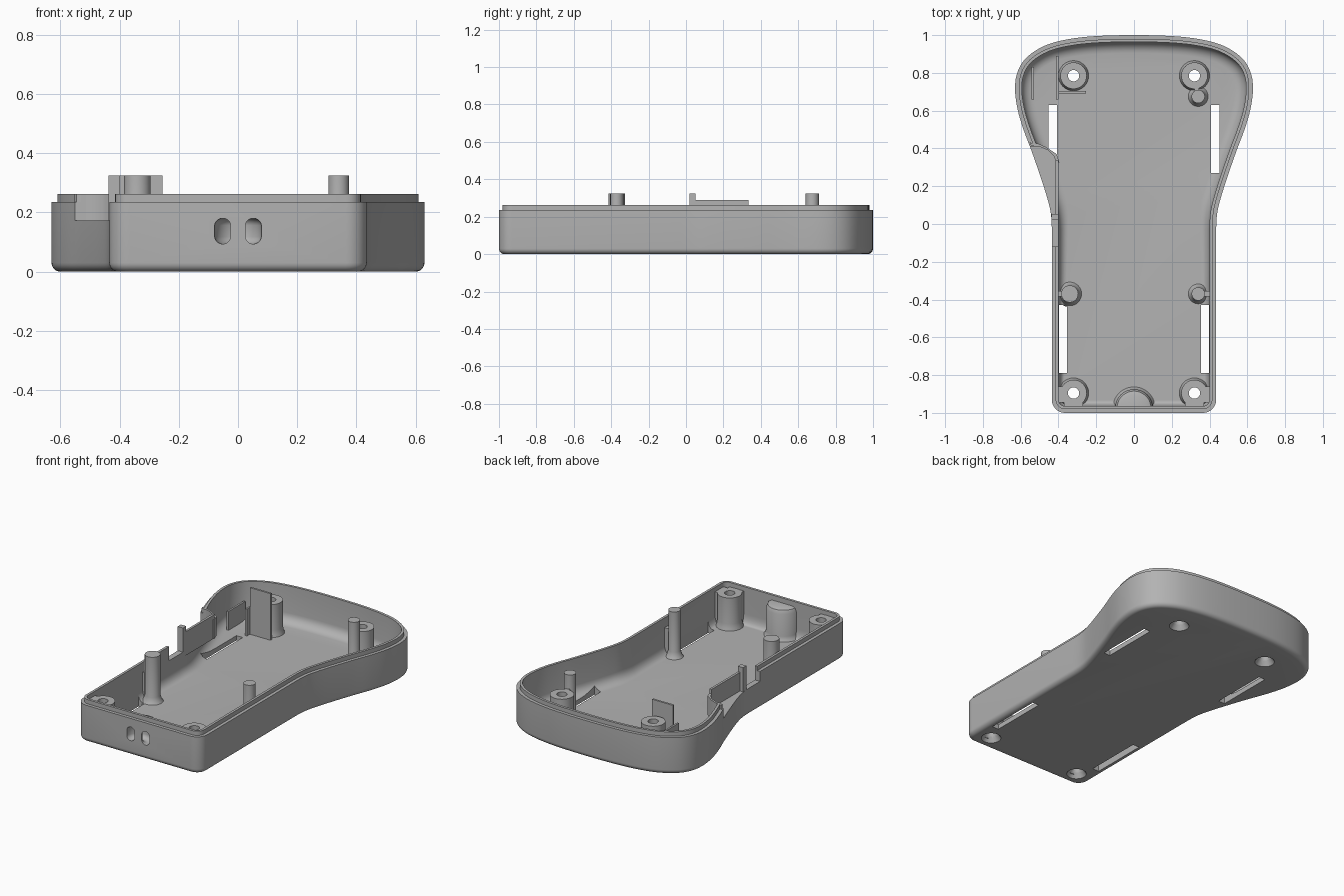
import bpy, bmesh
from math import sin, cos, pi
from mathutils import Vector

if "Cube" in bpy.data.objects:
    bpy.data.objects.remove(bpy.data.objects["Cube"])

grey = bpy.data.materials.new("plain grey")
grey.use_nodes = True
grey.diffuse_color = (0.45, 0.45, 0.45, 1)
grey.node_tree.nodes["Principled BSDF"].inputs["Base Color"].default_value = grey.diffuse_color
parts = []


def loft(name, rings, part=True):
    """Closed solid through a list of equal-length rings of points."""
    bm = bmesh.new()
    rows = [[bm.verts.new(p) for p in ring] for ring in rings]
    n = len(rows[0])
    for a, b in zip(rows, rows[1:]):
        for i in range(n):
            j = (i + 1) % n
            bm.faces.new((a[i], a[j], b[j], b[i]))
    bm.faces.new(rows[0][::-1])
    bm.faces.new(rows[-1])
    bmesh.ops.recalc_face_normals(bm, faces=bm.faces)
    mesh = bpy.data.meshes.new(name)
    bm.to_mesh(mesh)
    bm.free()
    mesh.materials.append(grey)
    ob = bpy.data.objects.new(name, mesh)
    bpy.context.collection.objects.link(ob)
    if part:
        parts.append(ob)
    return ob


def prism(name, pts, z0, z1, part=True):
    return loft(name, [[(x, y, z) for x, y in pts] for z in (z0, z1)], part)


def box(name, x0, x1, y0, y1, z0, z1, part=True):
    return prism(name, [(x0, y0), (x1, y0), (x1, y1), (x0, y1)], z0, z1, part)


def lathe(name, x, y, profile, part=True, n=32):
    return loft(name, [[(x + r * cos(2 * pi * i / n), y + r * sin(2 * pi * i / n), z)
                        for i in range(n)] for z, r in profile], part)


def cut(targets, cutter):
    for ob in targets:
        mod = ob.modifiers.new("cut", "BOOLEAN")
        mod.operation, mod.solver, mod.object = "DIFFERENCE", "EXACT", cutter
        bpy.context.view_layer.objects.active = ob
        bpy.ops.object.modifier_apply(modifier=mod.name)
    bpy.data.objects.remove(cutter)


def smooth_path(pts, steps):
    """Catmull-Rom curve through the points."""
    pts = [Vector(p) for p in pts]
    out = []
    for i in range(1, len(pts) - 2):
        a, b, c, d = pts[i - 1:i + 3]
        for s in range(steps):
            t = s / steps
            out.append(0.5 * (2 * b + (c - a) * t + (2 * a - 5 * b + 4 * c - d) * t * t
                              + (3 * b - a - 3 * c + d) * t ** 3))
    return out


# Outline: straight grip, rounded corners, flared head
corner = [Vector((0.365 + 0.07 * sin(a), -0.93 - 0.07 * cos(a)))
          for a in (pi / 2 * k / 8 for k in range(9))]
head = smooth_path([(0.435, -0.2), (0.435, -0.03), (0.441, 0.06), (0.46, 0.14), (0.495, 0.25),
                    (0.54, 0.38), (0.585, 0.5), (0.617, 0.61), (0.63, 0.72), (0.615, 0.81),
                    (0.565, 0.885), (0.47, 0.945), (0.35, 0.978), (0.2, 0.995), (0, 1),
                    (-0.2, 0.995)], 4)
half = corner + head
outline = half + [Vector((0, 1))] + [Vector((-p.x, p.y)) for p in reversed(half)]
count = len(outline)
normals = []
for i in range(count):
    p, q, r = outline[i - 1], outline[i], outline[(i + 1) % count]
    d = (q - p).normalized() + (r - q).normalized()
    normals.append(Vector((-d.y, d.x)).normalized())


def ring(inset, z, extra=0):
    """Outline moved inward; extra widens the floor fillet away from the tight corners."""
    out = []
    for p, nrm in zip(outline, normals):
        w = 0.026 + 0.034 * min(max((p.y + 0.3) / 0.4, 0), 1)
        q = p + nrm * (inset + extra * w)
        out.append((q.x, q.y, z))
    return out


# Shell: rounded underside, wall, stepped lip, hollow with a filleted floor
arc = [pi / 2 * k / 6 for k in range(7)]
rings = [ring(0.03 * (1 - sin(a)), 0.03 * (1 - cos(a))) for a in arc]
rings += [ring(0, 0.235), ring(0.02, 0.235), ring(0.02, 0.262), ring(0.036, 0.262)]
rings += [ring(0.036, 0.03 + 0.06 * (1 - sin(a)), 1 - cos(a)) for a in arc]
shell = loft("shell", rings)

# Side notch and floor slots
cut([shell], box("notch_cutter", -0.7, -0.39, -0.12, 0.41, 0.172, 0.4, False))
for s in (-1, 1):
    for x, y0, y1 in ((0.376, -0.79, -0.43), (0.43, 0.27, 0.63)):
        cut([shell], box("slot_cutter", s * x - 0.022, s * x + 0.022, y0, y1, -0.1, 0.1, False))

# Screw bosses with countersunk holes
for s, side in ((-1, "right"), (1, "left")):
    for y, end in ((-0.895, "front"), (0.785, "back")):
        boss = lathe(f"{end}_{side}_boss", s * 0.32, y,
                     [(0.015, 0.085), (0.045, 0.075), (0.07, 0.07), (0.235, 0.07)])
        cut([shell, boss], lathe("hole_cutter", s * 0.32, y, [(-0.01, 0.063), (0.04, 0.03), (0.4, 0.03)], False))
    x0, x1 = sorted((s * 0.365, s * 0.41))
    box(f"{side}_boss_side_web", x0, x1, -0.945, -0.86, 0.02, 0.234)
    x0, x1 = sorted((s * 0.27, s * 0.37))
    box(f"{side}_boss_front_web", x0, x1, -0.972, -0.935, 0.02, 0.234)

# Locating pins with flared feet and webs
for name, x, y, r in (("right_pin", -0.34, -0.37, 0.045), ("left_pin", 0.34, -0.37, 0.035),
                      ("back_pin", 0.34, 0.675, 0.035)):
    lathe(name, x, y, [(0.02, r + 0.025), (0.04, r + 0.01), (0.07, r), (0.325, r)])
box("left_pin_web", 0.36, 0.41, -0.385, -0.355, 0.02, 0.2)
box("right_pin_web", -0.41, -0.37, -0.385, -0.355, 0.02, 0.2)
box("back_pin_web", 0.32, 0.345, 0.69, 0.73, 0.02, 0.235)

# Strap loop: half-round housing with a curved tunnel behind two slots
housing = loft("strap_housing", [[((0.1 - i) * cos(pi * k / 24), -0.975 + (0.1 - i) * sin(pi * k / 24), z)
                                  for k in range(25)]
                                 for i, z in ((-0.02, 0.02), (-0.005, 0.04), (0, 0.06), (0, 0.2),
                                              (0.01, 0.222), (0.03, 0.23))])
stadium = [(0.0275 * cos(a), 0.0275 * sin(a) + (0.016 if a < pi else -0.016))
           for a in (2 * pi * (k + 0.5) / 24 for k in range(24))]
tunnel = []
for k in range(-1, 18):
    a = pi * min(max(k, 0), 16) / 16
    drop = 0.05 if k in (-1, 17) else 0
    tunnel.append([((0.052 + u) * cos(a), -1 - drop + (0.052 + u) * sin(a), 0.137 + v) for u, v in stadium])
cut([shell, housing], loft("tunnel_cutter", tunnel, False))

# Recessed button ledge with curved back wall, thin guide wall and post
edge = [(p.x + 0.012, p.y) for p in outline if p.x < 0 and 0.03 < p.y < 0.4]
curve = [(-0.41, 0.32), (-0.425, 0.36), (-0.455, 0.39), (-0.5, 0.41), (-0.545, 0.415)]
prism("button_ledge", curve + edge + [(-0.41, 0.03)], 0.14, 0.172)
prism("ledge_back_wall", curve + [(x - 0.008, y + 0.016) for x, y in reversed(curve[2:])]
      + [(-0.41, 0.37), (-0.395, 0.325)], 0.14, 0.262)
box("guide_wall", -0.415, -0.4, 0.02, 0.335, 0.14, 0.29)
box("guide_post", -0.437, -0.4, 0.02, 0.052, 0.14, 0.325)

# Upright partitions in the head
box("cross_partition", -0.4, -0.255, 0.69, 0.703, 0.02, 0.325)
box("inner_partition", -0.412, -0.4, 0.66, 0.89, 0.02, 0.2)
box("outer_partition", -0.542, -0.53, 0.66, 0.83, 0.02, 0.15)

# Smooth shading with sharp edges kept
bpy.ops.object.select_all(action="DESELECT")
for ob in parts:
    ob.select_set(True)
bpy.context.view_layer.objects.active = shell
bpy.ops.object.shade_smooth_by_angle(angle=0.6)
